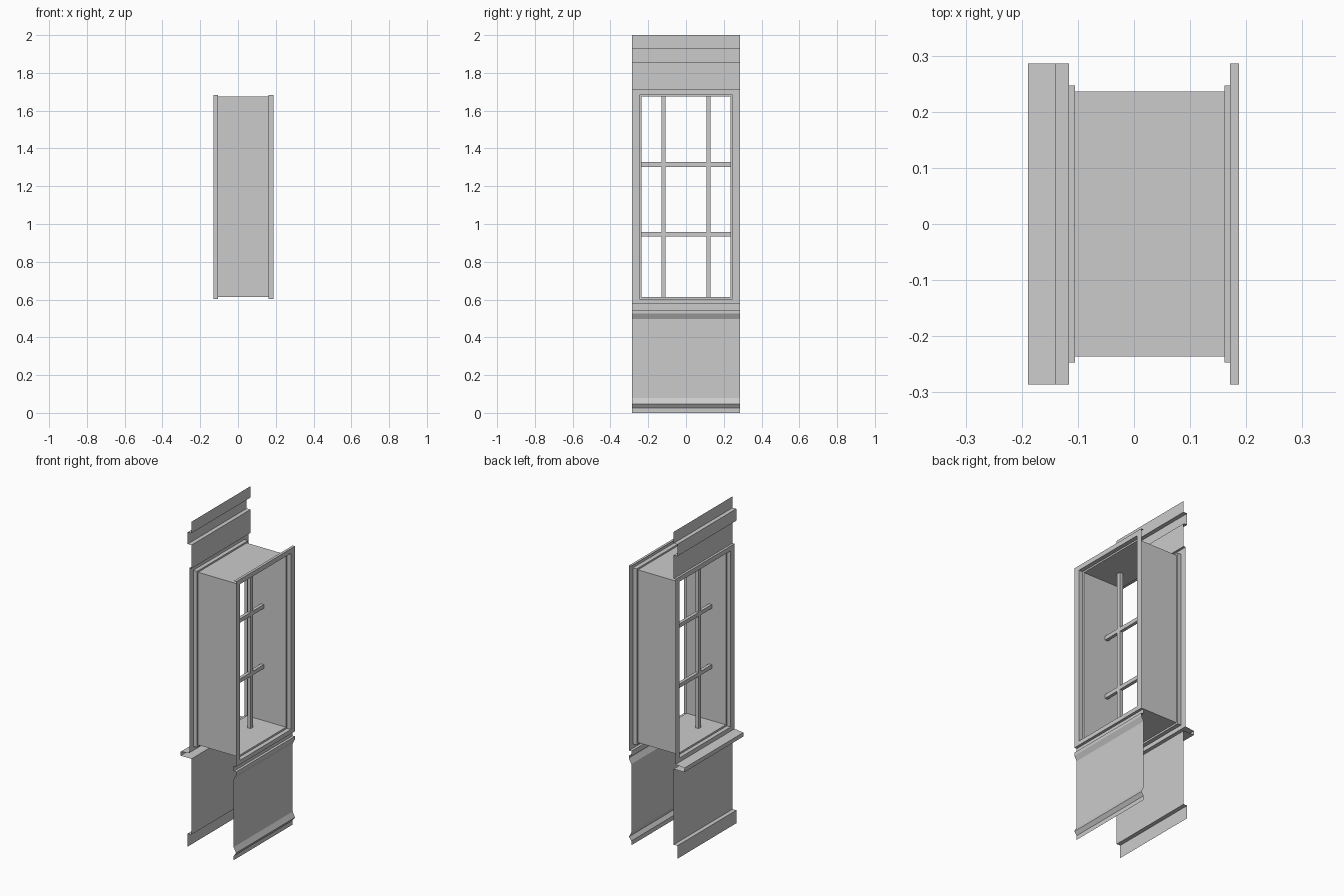
import bpy

if "Cube" in bpy.data.objects:
    bpy.data.objects.remove(bpy.data.objects["Cube"])

W = 0.286  # half width of the wall section


def make_mesh(name, verts, faces):
    mesh = bpy.data.meshes.new(name)
    mesh.from_pydata(verts, [], faces)
    obj = bpy.data.objects.new(name, mesh)
    bpy.context.collection.objects.link(obj)
    return obj


def extrude_profile(name, points):
    """Sweep an open (x, z) profile across the wall width."""
    verts = [(x, y, z) for x, z in points for y in (-W, W)]
    faces = [(2 * i, 2 * i + 1, 2 * i + 3, 2 * i + 2) for i in range(len(points) - 1)]
    return make_mesh(name, verts, faces)


def bridge_rings(name, rings):
    """Join rectangular rings (x, half width, bottom, top) into an open tunnel."""
    verts, faces = [], []
    for x, h, lo, hi in rings:
        verts += [(x, -h, lo), (x, h, lo), (x, h, hi), (x, -h, hi)]
    for i in range(len(rings) - 1):
        a, b = 4 * i, 4 * i + 4
        for j in range(4):
            k = (j + 1) % 4
            faces.append((a + j, b + j, b + k, a + k))
    return make_mesh(name, verts, faces)


def box(name, center, size):
    bpy.ops.mesh.primitive_cube_add(size=1, location=center)
    obj = bpy.context.object
    obj.name = name
    obj.scale = size
    return obj


# Outer wall above the window, with cornice band
extrude_profile("outer_upper_wall", [
    (-0.116, 2.0), (-0.116, 1.93), (-0.141, 1.93), (-0.141, 1.857),
    (-0.116, 1.857), (-0.116, 1.713), (-0.13, 1.713)])

# Outer wall below the window, with sill and plinth
extrude_profile("outer_sill_and_lower_wall", [
    (-0.13, 0.577), (-0.189, 0.57), (-0.189, 0.545), (-0.116, 0.545),
    (-0.116, 0.08), (-0.141, 0.08), (-0.141, 0.0)])

# Inner wall with baseboard and chair rail, listed upward
extrude_profile("inner_lower_wall", [
    (0.171, 0.0), (0.171, 0.026), (0.187, 0.048), (0.171, 0.08),
    (0.171, 0.498), (0.187, 0.527), (0.187, 0.546), (0.171, 0.546),
    (0.171, 0.577), (0.187, 0.577)])

# Top return of the inner casing
extrude_profile("inner_casing_top", [(0.187, 1.713), (0.171, 1.713)])

# Casings on both sides joined by the stepped window reveal
outer, step, inner = (W, 0.577, 1.713), (0.247, 0.603, 1.684), (0.236, 0.614, 1.674)
bridge_rings("window_casing_and_reveal", [
    (-0.13, *outer), (-0.13, *step), (-0.105, *step), (-0.105, *inner),
    (0.161, *inner), (0.161, *step), (0.187, *step), (0.187, *outer)])

# Window glazing bars
for i, y in enumerate((-0.119, 0.119)):
    box(f"vertical_bar_{i + 1}", (0, y, 1.144), (0.022, 0.023, 1.06))
for i, z in enumerate((0.946, 1.315)):
    box(f"horizontal_bar_{i + 1}", (0, 0, z), (0.02, 0.472, 0.024))
